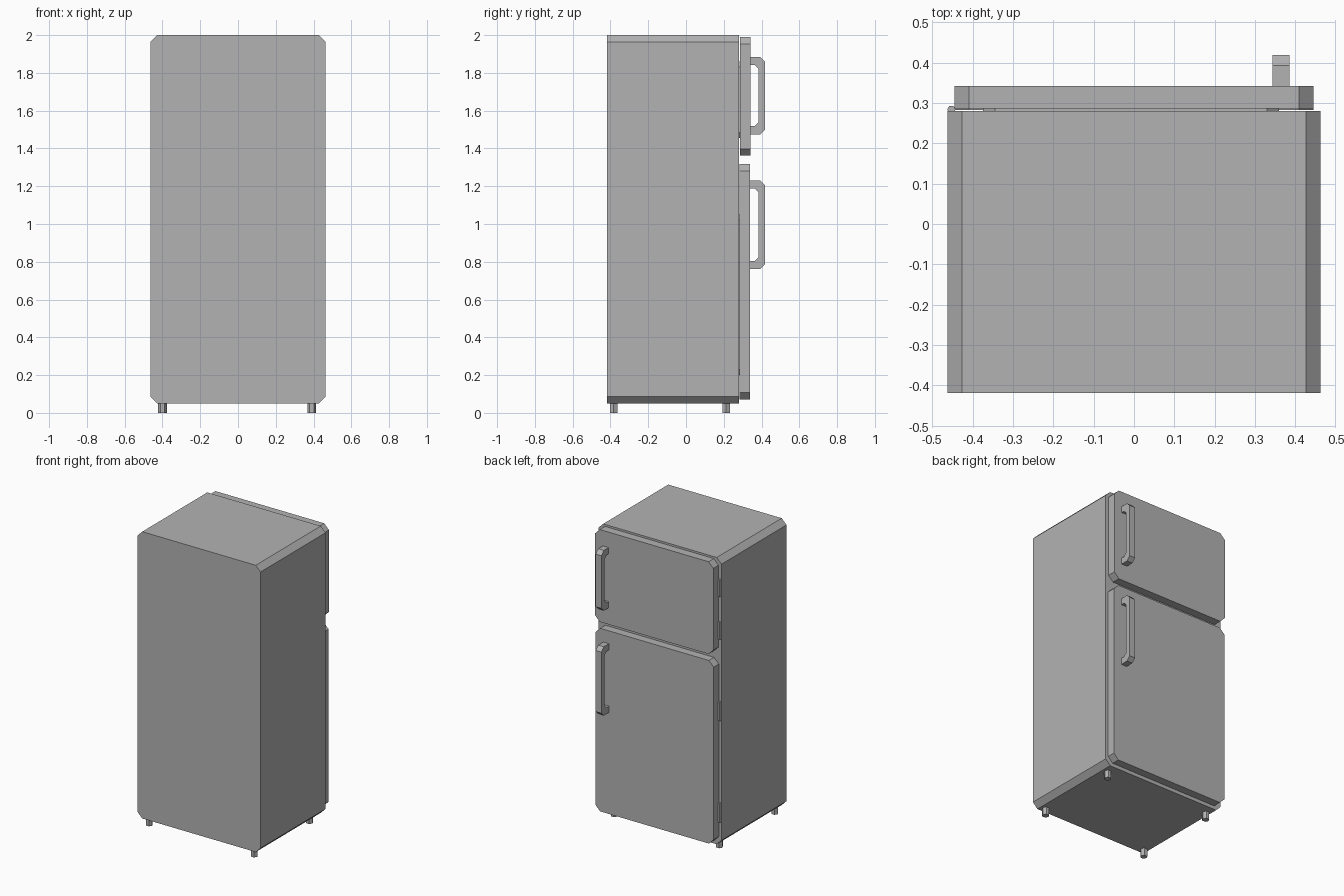
import bpy, math

if "Cube" in bpy.data.objects:
    bpy.data.objects.remove(bpy.data.objects["Cube"])

# Dark grey paint for the whole model
paint = bpy.data.materials.new("dark_grey")
paint.diffuse_color = (0.45, 0.45, 0.45, 1.0)
paint.use_nodes = True
paint.node_tree.nodes["Principled BSDF"].inputs["Base Color"].default_value = paint.diffuse_color


def prism(name, profile, axis, lo, hi):
    """Extrude a closed 2D profile along an axis between lo and hi."""
    place = {"x": lambda p, t: (t, p[0], p[1]),
             "y": lambda p, t: (p[0], t, p[1]),
             "z": lambda p, t: (p[0], p[1], t)}[axis]
    n = len(profile)
    verts = [place(p, t) for t in (lo, hi) for p in profile]
    faces = [tuple(range(n)), tuple(range(2 * n - 1, n - 1, -1))]
    faces += [(i, n + i, n + (i + 1) % n, (i + 1) % n) for i in range(n)]
    mesh = bpy.data.meshes.new(name)
    mesh.from_pydata(verts, [], faces)
    mesh.materials.append(paint)
    obj = bpy.data.objects.new(name, mesh)
    bpy.context.collection.objects.link(obj)
    # Consistent outward normals
    bpy.context.view_layer.objects.active = obj
    obj.select_set(True)
    bpy.ops.object.mode_set(mode="EDIT")
    bpy.ops.mesh.select_all(action="SELECT")
    bpy.ops.mesh.normals_make_consistent(inside=False)
    bpy.ops.object.mode_set(mode="OBJECT")
    obj.select_set(False)
    return obj


def octagon(x0, x1, z0, z1, c):
    """Rectangle with cut corners."""
    return [(x0 + c, z0), (x1 - c, z0), (x1, z0 + c), (x1, z1 - c),
            (x1 - c, z1), (x0 + c, z1), (x0, z1 - c), (x0, z0 + c)]


def hexagon(cx, cy, r):
    return [(cx + r * math.cos(math.radians(60 * i)),
             cy + r * math.sin(math.radians(60 * i))) for i in range(6)]


def handle(name, y0, z0, z1):
    """Bracket handle standing off the door face."""
    y1, arm, grip, c, ci = 0.419, 0.043, 0.035, 0.026, 0.02
    yi, a, b = y1 - grip, z0 + arm, z1 - arm
    profile = [(y0, z0), (y1 - c, z0), (y1, z0 + c), (y1, z1 - c),
               (y1 - c, z1), (y0, z1), (y0, b), (yi - ci, b), (yi, b - ci),
               (yi, a + ci), (yi - ci, a), (y0, a)]
    return prism(name, profile, "x", 0.343, 0.386)


# Cabinet
prism("cabinet", octagon(-0.463, 0.463, 0.05, 2.0, 0.036), "y", -0.419, 0.28)

# Doors, inner liners, handles and hinges
doors = [
    ("freezer", 0.286, 0.342, 1.362, 1.99, (1.455, 1.86), (1.475, 1.885),
     ((1.745, 1.86), (1.455, 1.57))),
    ("fridge", 0.283, 0.338, 0.072, 1.317, (0.2, 1.05), (0.762, 1.23),
     ((0.9, 1.03), (0.21, 0.34))),
]
for label, y0, y1, z0, z1, liner, grip, hinges in doors:
    prism(label + "_door", octagon(-0.445, 0.445, z0, z1, 0.036), "y", y0, y1)
    prism(label + "_liner", octagon(-0.375, 0.36, *liner, 0.03),
          "y", 0.2805, y0)
    handle(label + "_handle", y1 - 0.002, *grip)
    for i, (h0, h1) in enumerate(hinges):
        prism(f"{label}_hinge_{i + 1}", hexagon(-0.453, 0.284, 0.0105),
              "z", h0, h1)

# Feet
for ys, y in (("front", -0.383), ("back", 0.212)):
    for xs, x in (("left", -0.4), ("right", 0.39)):
        prism(f"{ys}_{xs}_foot", hexagon(x, y, 0.023), "z", 0.0, 0.052)
